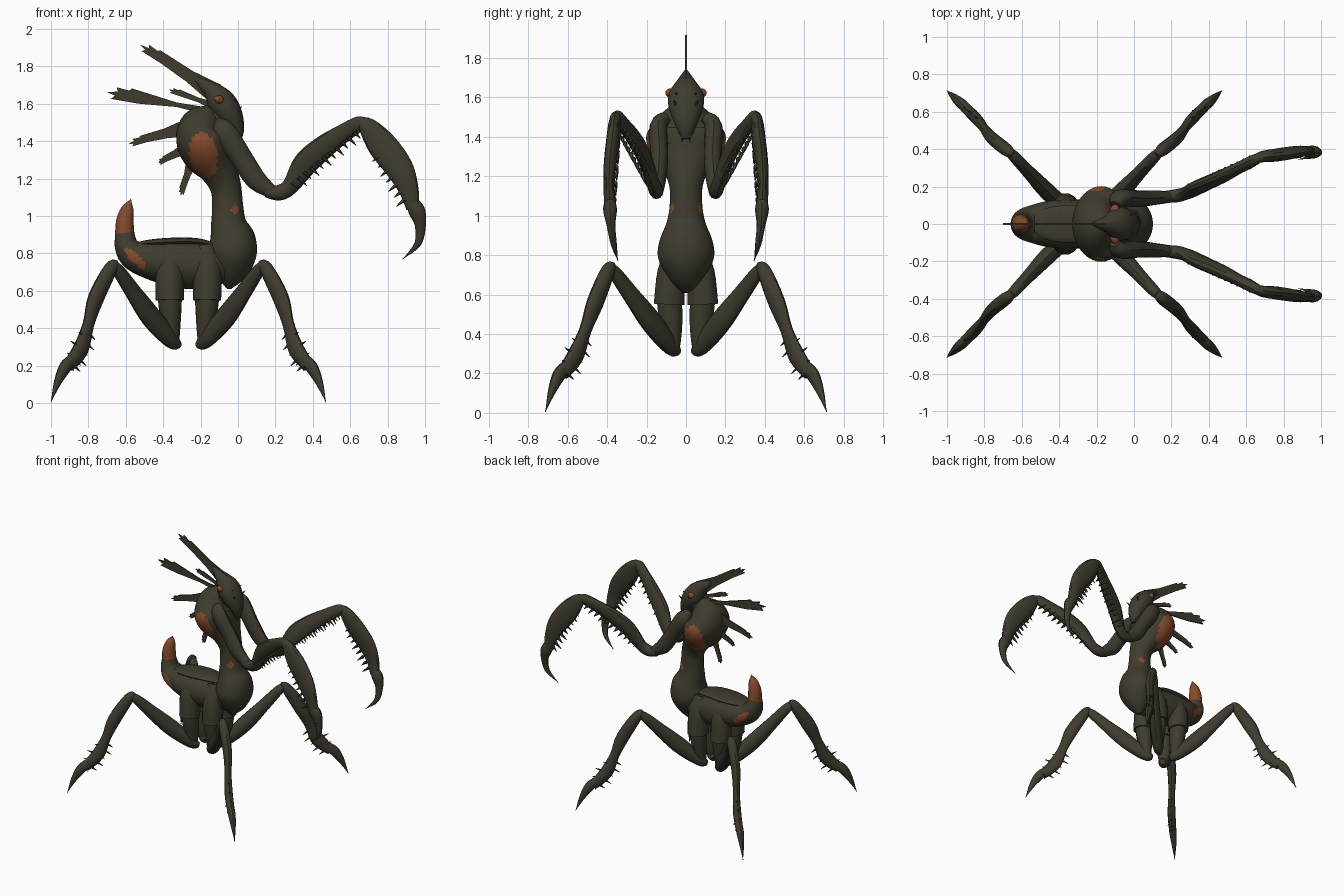
import bpy, bmesh, math
from mathutils import Vector

cube = bpy.data.objects.get("Cube")
if cube:
    bpy.data.objects.remove(cube)


def material(name, rgb):
    m = bpy.data.materials.new(name)
    m.use_nodes = True
    m.diffuse_color = (*rgb, 1)
    bsdf = m.node_tree.nodes["Principled BSDF"]
    bsdf.inputs["Base Color"].default_value = (*rgb, 1)
    bsdf.inputs["Roughness"].default_value = 0.8
    return m


SHELL = material("dark olive shell", (0.05, 0.044, 0.028))
RUST = material("rust orange", (0.24, 0.07, 0.026))
SIDE = Vector((0, 1, 0))
made = []


def spline(rows, steps):
    """Smooth curve through rows of any width."""
    out = []
    last = len(rows) - 1
    for i in range(last):
        a, b, c, d = (rows[min(max(i + k, 0), last)] for k in (-1, 0, 1, 2))
        for s in range(steps):
            t = s / steps
            out.append([0.5 * (2 * q + (r - p) * t + (2 * p - 5 * q + 4 * r - w) * t * t
                               + (3 * q - p - 3 * r + w) * t ** 3)
                        for p, q, r, w in zip(a, b, c, d)])
    return out + [list(rows[-1])]


def loft(bm, rows, side=SIDE, sides=12, steps=4):
    """Rows are x, y, z, half depth in the limb's plane, half width across it."""
    rows = spline(rows, steps)
    pts = [Vector(r[:3]) for r in rows]
    rings = []
    for i, r in enumerate(rows):
        t = (pts[min(i + 1, len(pts) - 1)] - pts[max(i - 1, 0)]).normalized()
        across = (side - t * side.dot(t)).normalized()
        deep = t.cross(across)
        a, b = max(r[3], 0.002), max(r[4], 0.002)
        ring = []
        for k in range(sides):
            ang = 2 * math.pi * k / sides
            ring.append(bm.verts.new(pts[i] + deep * a * math.cos(ang) + across * b * math.sin(ang)))
        rings.append(ring)
    for p, q in zip(rings, rings[1:]):
        for k in range(sides):
            n = (k + 1) % sides
            bm.faces.new((p[k], p[n], q[n], q[k]))
    bm.faces.new(rings[0])
    bm.faces.new(rings[-1])


def spikes(bm, start, end, count, direction, length, radius=0.013):
    """Row of thorns between two points, alternating in length."""
    start, end, d = Vector(start), Vector(end), Vector(direction).normalized()
    for i in range(count):
        p = start.lerp(end, i / max(count - 1, 1))
        tip = p + d * length * (1 if i % 2 else 0.7)
        loft(bm, [(*(p - d * 0.015), radius, radius), (*tip, 0, 0)], sides=5, steps=1,
             side=Vector((0.3, 1, 0.2)))


def finish(bm, name, rule=None, mats=(SHELL, RUST), mirror="", x=0):
    bmesh.ops.recalc_face_normals(bm, faces=bm.faces)
    if rule:
        for f in bm.faces:
            f.material_index = int(rule(f.calc_center_median()))
    me = bpy.data.meshes.new(name)
    bm.to_mesh(me)
    bm.free()
    ob = bpy.data.objects.new(name, me)
    bpy.context.collection.objects.link(ob)
    for m in mats:
        me.materials.append(m)
    ob.location.x = x
    if mirror:
        mod = ob.modifiers.new("mirror", "MIRROR")
        mod.use_axis = ["X" in mirror, "Y" in mirror, False]
        mod.use_mirror_merge = False
    made.append(ob)


def central(rows):
    return [(x, 0, z, a, b) for x, z, a, b in rows]


def spot(c, x, z, rx, rz, turn=0):
    """True inside a turned ellipse on the flank."""
    u, v = c.x - x, c.z - z
    cs, sn = math.cos(turn), math.sin(turn)
    return ((u * cs + v * sn) / rx) ** 2 + ((v * cs - u * sn) / rz) ** 2 < 1


# Upright thorax with swollen collar
bm = bmesh.new()
loft(bm, central([
    (-.05, .61, .01, .02), (-.04, .68, .08, .085), (-.03, .78, .125, .14), (-.03, .87, .125, .135),
    (-.05, .96, .095, .1), (-.055, 1.05, .083, .083), (-.065, 1.15, .083, .085),
    (-.1, 1.24, .1, .12), (-.15, 1.33, .14, .185), (-.18, 1.41, .15, .2),
    (-.18, 1.48, .13, .15), (-.14, 1.54, .07, .07), (-.11, 1.56, .01, .01)]), sides=40, steps=7)
finish(bm, "thorax", lambda c: abs(c.y) > .05 and (
    spot(c, -.185, 1.325, .075, .125, .15) or spot(c, -.015, 1.035, .02, .025)))

# Abdomen curling up at the rear
bm = bmesh.new()
loft(bm, central([
    (-.02, .75, .08, .08), (-.15, .74, .12, .12), (-.3, .745, .132, .13), (-.45, .765, .11, .125),
    (-.55, .79, .085, .1), (-.595, .84, .065, .08), (-.605, .91, .05, .055)]), sides=40, steps=9)
finish(bm, "abdomen", lambda c: abs(c.y) > .04 and spot(c, -.55, .775, .075, .025, -.75))

# Folded wing cover on the back
bm = bmesh.new()
loft(bm, central([(-.1, .84, .01, .03), (-.22, .862, .02, .085), (-.36, .862, .022, .1),
                  (-.48, .855, .018, .08), (-.56, .85, .005, .02)]), sides=16)
finish(bm, "wing_cover", mats=(SHELL,))

# Tail claw
bm = bmesh.new()
loft(bm, central([(-.605, .89, .052, .055), (-.605, .97, .047, .05), (-.59, 1.04, .033, .034),
                  (-.573, 1.09, 0, 0)]))
finish(bm, "tail_claw", mats=(RUST,))

# Head
bm = bmesh.new()
loft(bm, central([(-.22, 1.73, .015, .01), (-.14, 1.67, .05, .05), (-.09, 1.61, .075, .09),
                  (-.045, 1.54, .07, .085), (-.01, 1.46, .045, .055), (0, 1.39, .012, .02)]), sides=16)
loft(bm, central([(-.14, 1.5, .06, .06), (-.08, 1.56, .06, .06)]), sides=12)
finish(bm, "head", mats=(SHELL,))

# Eyes, brow horns and jaws
bm = bmesh.new()
loft(bm, [(-.125, .07, 1.635, .005, .005), (-.1, .08, 1.622, .024, .026),
          (-.075, .075, 1.61, .005, .005)], sides=10)
finish(bm, "eyes", mats=(RUST,), mirror="Y")
bm = bmesh.new()
spikes(bm, (-.03, .04, 1.6), (-.01, .045, 1.55), 2, (.5, .3, .6), .05)
spikes(bm, (0, .025, 1.43), (0, .025, 1.43), 1, (.1, -.1, -1), .08)
finish(bm, "horns_and_jaws", mats=(SHELL,), mirror="Y")


# Flat ragged crest blades
def blade(name, base, tip, w0, w1):
    bm = bmesh.new()
    b, t = Vector((base[0], 0, base[1])), Vector((tip[0], 0, tip[1]))
    n = (t - b).normalized().cross(SIDE)
    shape = [(0, w0), (.35, w0 * .6), (.7, w1), (.95, w1 * 1.1), (.92, w1 * .5), (1, w1 * .2),
             (.9, -w1 * .2), (.92, -w1 * .8), (.8, -w1 * .7), (.78, -w1 * 1.1), (.35, -w0 * .6), (0, -w0)]
    vs = [bm.verts.new(b.lerp(t, s) + n * w - SIDE * .005) for s, w in shape]
    f = bm.faces.new(vs)
    ext = bmesh.ops.extrude_face_region(bm, geom=[f])["geom"]
    bmesh.ops.translate(bm, vec=SIDE * .01, verts=[v for v in ext if isinstance(v, bmesh.types.BMVert)])
    finish(bm, name, mats=(SHELL,))


blade("head_crest", (-.12, 1.655), (-.52, 1.92), .055, .027)
blade("long_nape_blade", (-.13, 1.555), (-.7, 1.67), .02, .035)
blade("upper_nape_blade", (-.13, 1.59), (-.37, 1.68), .02, .016)
blade("back_blade", (-.28, 1.47), (-.585, 1.39), .045, .02)
blade("small_back_blade", (-.28, 1.36), (-.43, 1.285), .035, .016)
blade("lower_back_blade", (-.25, 1.28), (-.31, 1.11), .03, .016)

# Grasping arms: coxa, femur, tibia, claw
bm = bmesh.new()
loft(bm, [(-.1, .1, 1.5, .03, .03), (-.07, .14, 1.45, .06, .045), (.02, .135, 1.31, .058, .045),
          (.1, .14, 1.19, .055, .04), (.2, .145, 1.12, .03, .03)])
loft(bm, [(.15, .145, 1.13, .03, .03), (.22, .15, 1.125, .042, .035), (.28, .165, 1.16, .045, .035),
          (.36, .205, 1.28, .066, .035), (.46, .25, 1.37, .062, .035), (.56, .3, 1.44, .05, .03),
          (.65, .345, 1.495, .04, .03), (.68, .36, 1.5, .02, .02)])
loft(bm, [(.64, .345, 1.51, .015, .02), (.69, .36, 1.48, .05, .03), (.77, .37, 1.38, .078, .035),
          (.86, .385, 1.26, .075, .032), (.91, .39, 1.15, .055, .028), (.935, .385, 1.04, .035, .03)])
loft(bm, [(.925, .385, 1.08, .03, .025), (.955, .385, 1.03, .045, .035), (.975, .38, .95, .03, .022),
          (.96, .365, .85, .018, .015), (.88, .345, .77, 0, 0)])
for off in (-.022, .022):
    spikes(bm, (.3, .18 + off, 1.17), (.63, .33 + off, 1.44), 11, (.6, -off * 8, -.6), .05)
    spikes(bm, (.73, .365 + off, 1.36), (.88, .385 + off, 1.08), 8, (-.7, off * 6, -.6), .045)
finish(bm, "grasping_arms", mats=(SHELL,), mirror="Y")

# Four walking legs, mirrored both ways about the abdomen
MID = -.265
out = Vector((-1, 1, 0)).normalized()
bm = bmesh.new()
loft(bm, [(.09, .05, .84, .05, .04), (.1, .075, .72, .075, .07), (.1, .085, .55, .075, .08)], sides=14)
loft(bm, [(.1, .085, .58, .066, .066), (.095, .075, .45, .055, .058), (.085, .065, .33, .035, .035),
          (.08, .06, .305, .01, .01)], sides=14)
finish(bm, "leg_roots", mats=(SHELL,), mirror="XY", x=MID)

bm = bmesh.new()
loft(bm, [(.05, .04, .31, .02, .02), (.09, .075, .335, .045, .04), (.2, .175, .46, .06, .045),
          (.3, .28, .6, .047, .035), (.38, .365, .715, .034, .03), (.42, .4, .745, .015, .015)], side=out)
loft(bm, [(.385, .37, .755, .012, .015), (.415, .395, .72, .038, .034), (.495, .46, .56, .05, .033),
          (.535, .51, .42, .036, .025), (.575, .56, .29, .05, .03), (.64, .625, .2, .036, .028)], side=out)
loft(bm, [(.62, .61, .235, .03, .025), (.66, .645, .19, .036, .028), (.7, .68, .11, .022, .018),
          (.735, .713, .005, 0, 0)], side=out)
spikes(bm, (.53, .51, .37), (.61, .6, .2), 5, (-.5, -.5, -.5), .075)
spikes(bm, (.56, .55, .36), (.62, .6, .25), 3, (.6, .6, .4), .06)
spikes(bm, (.57, .55, .28), (.63, .62, .2), 3, (-.3, .3, -.5), .05)
finish(bm, "walking_legs", mats=(SHELL,), mirror="XY", x=MID)

# Smooth shading with sharp ridges kept
for o in bpy.context.selected_objects:
    o.select_set(False)
for o in made:
    o.select_set(True)
bpy.context.view_layer.objects.active = made[0]
bpy.ops.object.shade_smooth_by_angle(angle=math.radians(35))
